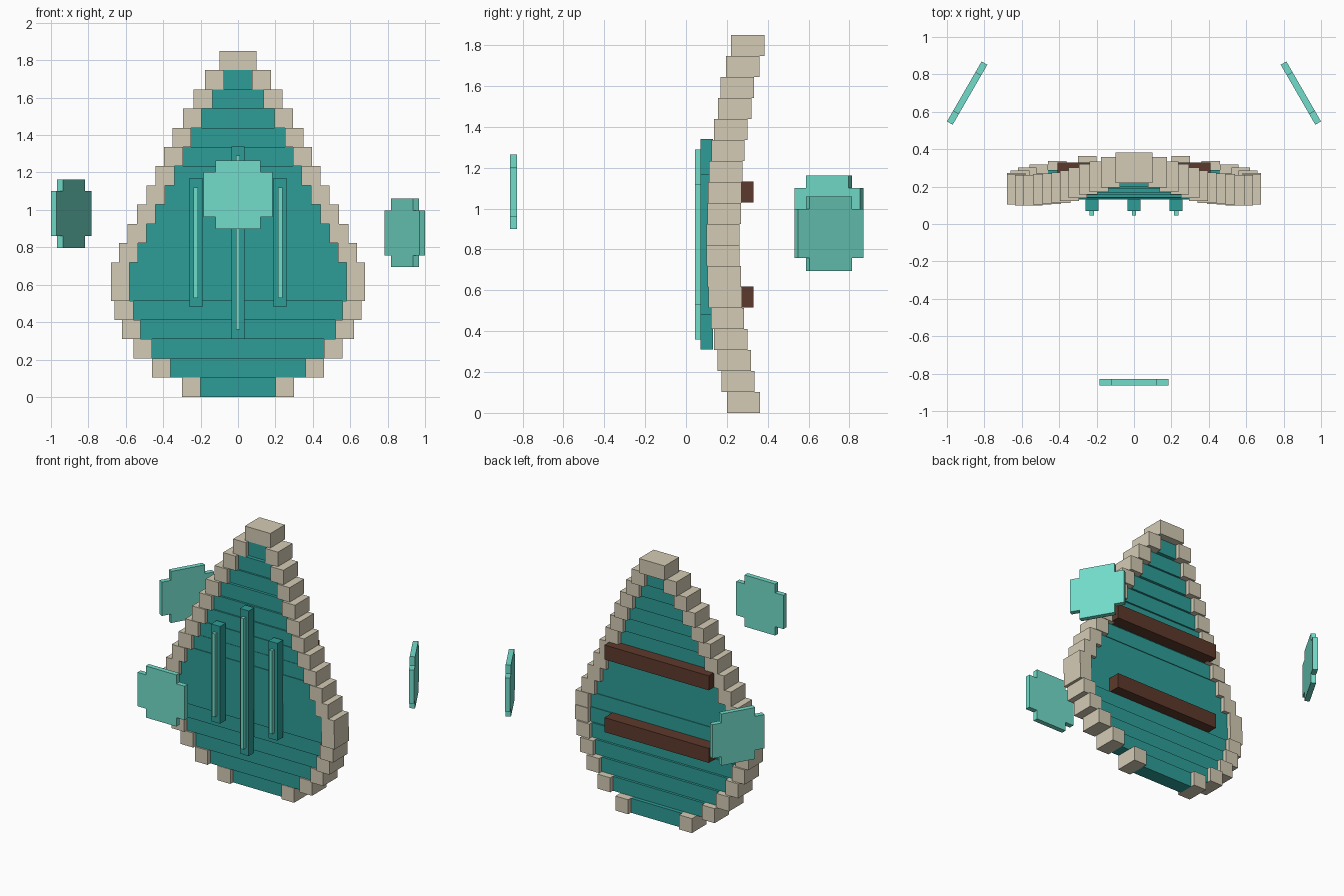
import bpy
import bmesh
from math import radians
from mathutils import Matrix, Vector

default = bpy.data.objects.get("Cube")
if default:
    bpy.data.objects.remove(default, do_unlink=True)


def material(name, rgb):
    mat = bpy.data.materials.new(name)
    mat.use_nodes = True
    colour = (*rgb, 1)
    mat.diffuse_color = colour
    mat.node_tree.nodes["Principled BSDF"].inputs["Base Color"].default_value = colour
    return mat


stone = material("pale stone", (0.66, 0.60, 0.46))
teal = material("deep teal", (0.027, 0.34, 0.31))
mint = material("bright mint", (0.17, 0.72, 0.59))
wood = material("dark wood", (0.11, 0.042, 0.025))


def finish(name, bm, mat):
    mesh = bpy.data.meshes.new(name)
    bm.to_mesh(mesh)
    bm.free()
    mesh.materials.append(mat)
    obj = bpy.data.objects.new(name, mesh)
    bpy.context.scene.collection.objects.link(obj)
    return obj


def boxes(name, mat, spans):
    """One object from boxes, each given as (x range, y range, z range)."""
    bm = bmesh.new()
    for span in spans:
        low, high = (Vector(c) for c in zip(*span))
        place = Matrix.Translation((low + high) / 2) @ Matrix.Diagonal((high - low).to_4d())
        bmesh.ops.create_cube(bm, size=1, matrix=place)
    return finish(name, bm, mat)


# Shield rows from bottom to tip: outer half width and front position
half_widths = [0.30, 0.46, 0.56, 0.62, 0.66, 0.68, 0.68, 0.635, 0.59,
               0.54, 0.49, 0.44, 0.395, 0.35, 0.295, 0.237, 0.176, 0.10]
fronts = [0.20, 0.173, 0.155, 0.138, 0.122, 0.11, 0.105, 0.10, 0.10,
          0.105, 0.108, 0.113, 0.124, 0.138, 0.157, 0.17, 0.196, 0.22]
ROW = 1.85 / len(half_widths)
RIM, DEPTH, RECESS = 0.10, 0.163, 0.03

rim, planks = [], []
for i, (w, y) in enumerate(zip(half_widths, fronts)):
    z = (i * ROW, (i + 1) * ROW)
    inner = w - RIM
    rim += [((inner, w), (y, y + DEPTH), z), ((-w, -inner), (y, y + DEPTH), z)]
    if inner > 0.01:
        planks.append(((-inner, inner), (y + RECESS, y + DEPTH - RECESS), z))
boxes("shield_rim", stone, rim)
boxes("shield_planks", teal, planks)

# Vertical ribs with bright inlays on the front
for name, x, low, high in (("right", -0.225, 0.48, 1.17),
                           ("centre", 0, 0.31, 1.34),
                           ("left", 0.225, 0.48, 1.17)):
    boxes(name + "_rib", teal, [((x - 0.035, x + 0.035), (0.07, 0.132), (low, high))])
    boxes(name + "_inlay", mint,
          [((x - 0.012, x + 0.012), (0.045, 0.07), (low + 0.05, high - 0.05))])

# Wooden crossbars on the back
for name, low in (("lower", 0.515), ("upper", 1.03)):
    boxes(name + "_crossbar", wood, [((-0.41, 0.41), (0.225, 0.33), (low, low + 0.103))])


# Floating plates with notched corners, spaced evenly around the shield
def floating_plate(name, degrees, height):
    quarter = [(0.185, 0.12), (0.12, 0.12), (0.12, 0.183)]
    outline = []
    for sx, sz in ((1, 1), (-1, 1), (-1, -1), (1, -1)):
        corner = [(sx * x, sz * z) for x, z in quarter]
        outline += corner if sx == sz else corner[::-1]
    bm = bmesh.new()
    face = bm.faces.new([bm.verts.new((x, -0.0175, z)) for x, z in outline])
    swept = bmesh.ops.extrude_face_region(bm, geom=[face])["geom"]
    moved = [v for v in swept if isinstance(v, bmesh.types.BMVert)]
    bmesh.ops.translate(bm, verts=moved, vec=(0, 0.035, 0))
    bmesh.ops.recalc_face_normals(bm, faces=bm.faces)
    bm.transform(Matrix.Translation((0, 0.185, height))
                 @ Matrix.Rotation(radians(degrees), 4, "Z")
                 @ Matrix.Translation((0, -1.03, 0)))
    finish(name, bm, mint)


floating_plate("front_plate", 0, 1.082)
floating_plate("left_plate", 120, 0.877)
floating_plate("right_plate", -120, 0.98)
